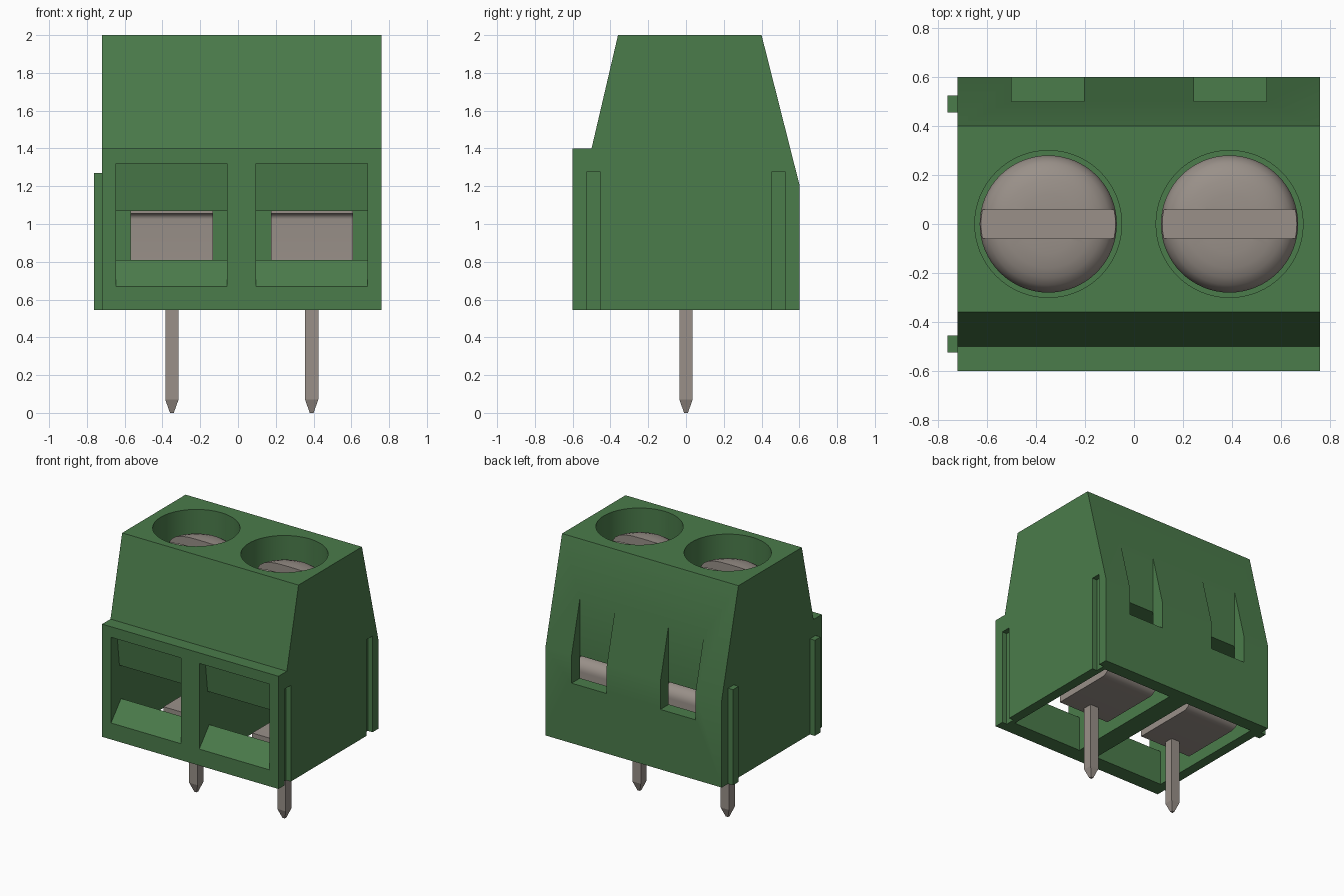
import bpy, bmesh, math
from mathutils import Matrix, Vector

if "Cube" in bpy.data.objects:
    bpy.data.objects.remove(bpy.data.objects["Cube"], do_unlink=True)


def material(name, rgb):
    m = bpy.data.materials.new(name)
    m.use_nodes = True
    col = (*rgb, 1)
    m.diffuse_color = col
    bsdf = m.node_tree.nodes["Principled BSDF"]
    bsdf.inputs["Base Color"].default_value = col
    bsdf.inputs["Roughness"].default_value = 0.6
    return m


GREEN = material("green plastic", (0.07, 0.20, 0.07))
METAL = material("grey metal", (0.32, 0.28, 0.25))


def finish(bm, name, mat):
    bmesh.ops.recalc_face_normals(bm, faces=bm.faces)
    me = bpy.data.meshes.new(name)
    bm.to_mesh(me)
    bm.free()
    ob = bpy.data.objects.new(name, me)
    bpy.context.scene.collection.objects.link(ob)
    me.materials.append(mat)
    return ob


def extrude_x(name, profile, x0, x1, mat=GREEN):
    """Prism along x from a (y, z) profile."""
    bm = bmesh.new()
    face = bm.faces.new([bm.verts.new((x0, y, z)) for y, z in profile])
    geom = bmesh.ops.extrude_face_region(bm, geom=[face])["geom"]
    verts = [g for g in geom if isinstance(g, bmesh.types.BMVert)]
    bmesh.ops.translate(bm, verts=verts, vec=(x1 - x0, 0, 0))
    return finish(bm, name, mat)


def box(name, x0, x1, y0, y1, z0, z1, mat=GREEN):
    return extrude_x(name, [(y0, z0), (y1, z0), (y1, z1), (y0, z1)], x0, x1, mat)


def lathe(name, profile, cx, mat, steps=64):
    """Turned solid about the vertical line at x = cx."""
    bm = bmesh.new()
    vs = [bm.verts.new((cx + r, 0, z)) for r, z in profile]
    edges = [bm.edges.new(p) for p in zip(vs, vs[1:])]
    bmesh.ops.spin(bm, geom=vs + edges, cent=(cx, 0, 0), axis=(0, 0, 1),
                   angle=math.tau, steps=steps)
    bmesh.ops.remove_doubles(bm, verts=bm.verts, dist=1e-4)
    return finish(bm, name, mat)


def cut(ob, cutter):
    cutter.hide_render = True
    mod = ob.modifiers.new("cut", 'BOOLEAN')
    mod.operation = 'DIFFERENCE'
    mod.solver = 'EXACT'
    mod.object = cutter
    bpy.context.view_layer.objects.active = ob
    bpy.ops.object.modifier_apply(modifier=mod.name)
    bpy.data.objects.remove(cutter, do_unlink=True)


def smooth(ob, degrees=30):
    bpy.ops.object.select_all(action='DESELECT')
    ob.select_set(True)
    bpy.context.view_layer.objects.active = ob
    bpy.ops.object.shade_smooth_by_angle(angle=math.radians(degrees))


def arc(cy, cz, r, a0, a1, n=8):
    return [(cy + r * math.cos(math.radians(a0 + (a1 - a0) * i / n)),
             cz + r * math.sin(math.radians(a0 + (a1 - a0) * i / n)))
            for i in range(n + 1)]


# Housing with tapered top
BASE = 0.545
housing = extrude_x("housing", [
    (-0.6, BASE), (-0.6, 1.4), (-0.5, 1.4), (-0.36, 2.0),
    (0.4, 2.0), (0.6, 1.21), (0.6, BASE)], -0.72, 0.76)

# Wire chamber: funnel mouth at the front, open underneath
chamber = [(-0.48, 0.4), (-0.48, 0.81), (-0.6, 0.67), (-0.7, 0.67),
           (-0.7, 1.32), (-0.53, 1.32), (-0.5, 1.07), (-0.42, 1.07),
           (-0.42, 1.17), (0.5, 1.17), (0.5, 0.4)]
# Test slot in the back, breaking into the chamber at its foot
back_slot = [(0.47, 1.0), (0.47, 1.165), (0.5, 1.165), (0.5, 1.8),
             (0.8, 1.8), (0.8, 1.0)]

# Per pole: screw centre, chamber span, back slot span, clamp span
poles = [
    ("right", -0.35, (-0.645, -0.058), (-0.5, -0.205), (-0.57, -0.133)),
    ("left", 0.39, (0.095, 0.685), (0.245, 0.54), (0.175, 0.61)),
]

for side, cx, room, slot, clamp in poles:
    cut(housing, extrude_x("chamber_cutter", chamber, *room))
    cut(housing, extrude_x("back_slot_cutter", back_slot, *slot))
    cut(housing, lathe("screw_hole_cutter",
                       [(0, 2.2), (0.3, 2.2), (0.3, 1.5), (0, 1.5)], cx, GREEN))

    # Slotted screw head
    screw = lathe(side + "_screw", [
        (0, 1.88), (0.12, 1.877), (0.18, 1.868), (0.22, 1.854), (0.25, 1.834),
        (0.27, 1.808), (0.28, 1.77), (0.28, 1.49), (0, 1.49)], cx, METAL)
    cut(screw, box("screw_slot_cutter", cx - 0.4, cx + 0.4, -0.06, 0.06, 1.79, 2.0))
    smooth(screw)

    # C-shaped clamp strip bent around the back of the chamber
    outer = [(-0.08, 0.565)] + arc(0.38, 0.645, 0.08, -90, 0) \
        + arc(0.38, 1.025, 0.08, 0, 90) + [(-0.28, 1.105)]
    inner = [(-0.28, 1.055)] + arc(0.38, 1.025, 0.03, 90, 0) \
        + arc(0.38, 0.645, 0.03, 0, -90) + [(-0.08, 0.615)]
    smooth(extrude_x(side + "_clamp", outer + inner, *clamp, METAL))

    # Square solder pin with a tapered tip
    bm = bmesh.new()
    rings = []
    for h, z in ((0.01, 0), (0.035, 0.07), (0.035, 0.58)):
        rings.append([bm.verts.new((cx + sx * h, sy * h, z))
                      for sx, sy in ((-1, -1), (1, -1), (1, 1), (-1, 1))])
    for a, b in zip(rings, rings[1:]):
        for i in range(4):
            j = (i + 1) % 4
            bm.faces.new((a[i], a[j], b[j], b[i]))
    bm.faces.new(rings[0])
    bm.faces.new(rings[-1])
    finish(bm, side + "_pin", METAL)

# Joining ribs on one end, matching grooves on the other
for name, y0, y1 in (("front", -0.527, -0.453), ("back", 0.453, 0.527)):
    cut(housing, box("groove_cutter", 0.72, 0.9, y0, y1, 0.4, 1.275))
    box(name + "_rib", -0.762, -0.71, y0 + 0.003, y1 - 0.003, BASE, 1.27)

smooth(housing, 20)
